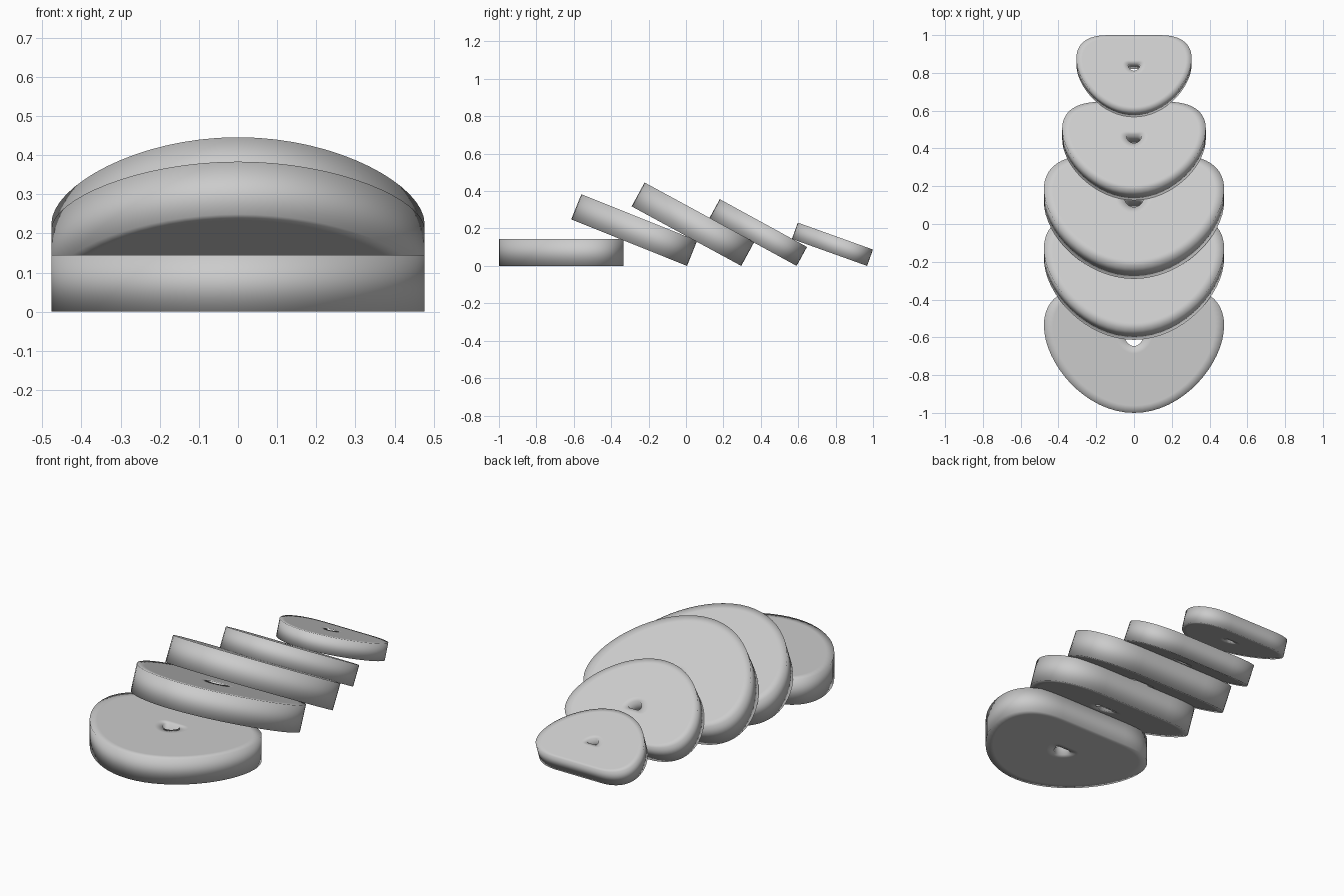
import bpy, bmesh
from math import sin, cos, radians
from mathutils import Vector
from mathutils.geometry import interpolate_bezier

if "Cube" in bpy.data.objects:
    bpy.data.objects.remove(bpy.data.objects["Cube"])

L, T = 0.667, 0.145      # full-size length and thickness
HOLE = Vector((0, 0.06))  # centre of the finger hole


def outline():
    # half of the rounded-D outline, then mirrored
    front = interpolate_bezier(Vector((0, -L / 2)), Vector((0.26, -L / 2)),
                               Vector((0.477, -0.07)), Vector((0.477, 0.13)), 17)
    back = interpolate_bezier(Vector((0.477, 0.13)), Vector((0.477, 0.25)),
                              Vector((0.40, L / 2)), Vector((0.22, L / 2)), 14)
    half = front + back[1:] + [Vector((0.11, L / 2)), Vector((0, L / 2))]
    half = [Vector((p[0], p[1])) for p in half]
    return half + [Vector((-p.x, p.y)) for p in half[-2:0:-1]]


def slab(name, scale, tilt, y):
    bm = bmesh.new()
    pts = outline()
    n = len(pts)
    # cross-section: rim wall, top, hole wall, bottom
    section = [(1, -1), (1, 1), (0.9, 1), (0.2, 1), (0.1, 1),
               (0.1, -1), (0.2, -1), (0.9, -1)]
    rings = []
    for f, side in section:
        ring = []
        for p in pts:
            q = HOLE + (p - HOLE) * f
            ring.append(bm.verts.new((q.x * scale, q.y * scale, side * T / 2 * scale)))
        rings.append(ring)
    for k, a in enumerate(rings):
        b = rings[(k + 1) % len(rings)]
        for i in range(n):
            j = (i + 1) % n
            bm.faces.new((a[i], a[j], b[j], b[i]))
    bmesh.ops.recalc_face_normals(bm, faces=bm.faces[:])
    for f in bm.faces:
        f.smooth = True
    me = bpy.data.meshes.new(name)
    bm.to_mesh(me)
    bm.free()
    ob = bpy.data.objects.new(name, me)
    bpy.context.collection.objects.link(ob)
    # lean back-edge down, lowest corner on the ground
    a = radians(tilt)
    ob.rotation_euler.x = -a
    ob.location = (0, y, scale * (L / 2 * sin(a) + T / 2 * cos(a)))


# row of overlapping discs, front to back
for i, (s, tilt, y) in enumerate([
        (1.0, 0, -0.6665), (1.0, 21.9, -0.277), (1.0, 28.5, 0.037),
        (0.797, 28.7, 0.386), (0.64, 19.7, 0.783)]):
    slab(f"disc_{i + 1}", s, tilt, y)
